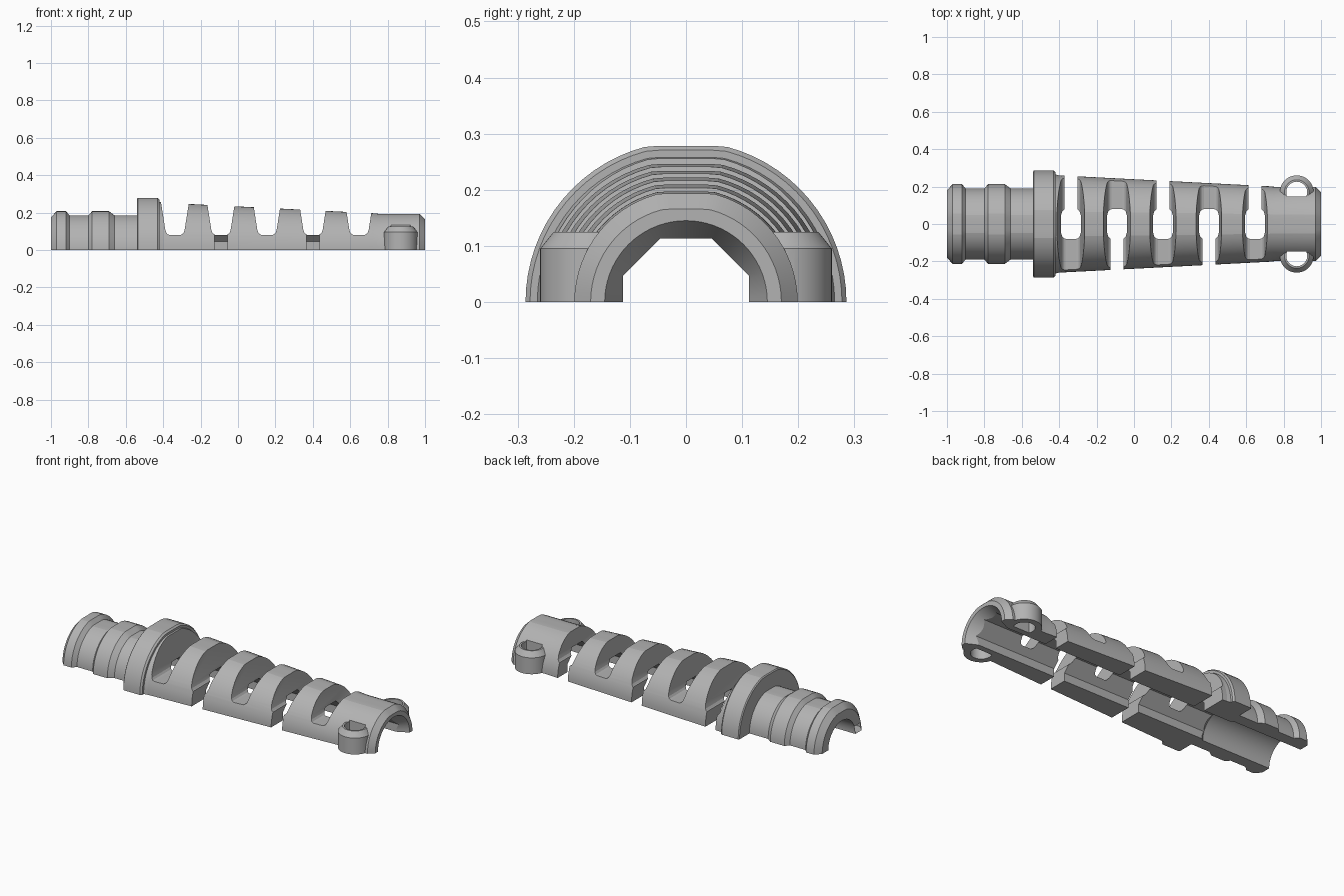
import bpy, math
from math import sin, cos, pi

cube = bpy.data.objects.get("Cube")
if cube:
    bpy.data.objects.remove(cube, do_unlink=True)

grey = bpy.data.materials.new("light_grey_plastic")
grey.use_nodes = True
colour = (0.45, 0.45, 0.45, 1)
grey.diffuse_color = colour
grey.node_tree.nodes["Principled BSDF"].inputs["Base Color"].default_value = colour


def loft(name, loops):
    """Closed solid through a list of equal-length point loops."""
    n = len(loops[0])
    verts = [p for loop in loops for p in loop]
    faces = [(a * n + i, a * n + (i + 1) % n, (a + 1) * n + (i + 1) % n, (a + 1) * n + i)
             for a in range(len(loops) - 1) for i in range(n)]
    faces += [tuple(reversed(range(n))), tuple(range(len(verts) - n, len(verts)))]
    mesh = bpy.data.meshes.new(name)
    mesh.from_pydata(verts, [], faces)
    mesh.materials.append(grey)
    obj = bpy.data.objects.new(name, mesh)
    bpy.context.collection.objects.link(obj)
    bpy.context.view_layer.objects.active = obj
    for o in bpy.context.selected_objects:
        o.select_set(False)
    obj.select_set(True)
    bpy.ops.object.mode_set(mode='EDIT')
    bpy.ops.mesh.select_all(action='SELECT')
    bpy.ops.mesh.normals_make_consistent(inside=False)
    bpy.ops.object.mode_set(mode='OBJECT')
    return obj


def lathe_x(name, profile, sides=72, flat=1.0, turn=0.0):
    """Revolve (x, radius) pairs round x, with the crown trimmed flat."""
    angles = [2 * pi * i / sides + turn for i in range(sides)]
    return loft(name, [[(x, r * cos(a), r * min(sin(a), flat)) for a in angles]
                       for x, r in profile])


def lathe_z(name, x, y, profile, sides=48):
    angles = [2 * pi * i / sides for i in range(sides)]
    return loft(name, [[(x + r * cos(a), y + r * sin(a), z) for a in angles]
                       for z, r in profile])


def prism(name, outline, y0, y1):
    """Extrude an (x, z) outline along y."""
    return loft(name, [[(x, y, z) for x, z in outline] for y in (y0, y1)])


def combine(target, tool, operation):
    mod = target.modifiers.new(operation, 'BOOLEAN')
    mod.operation, mod.solver, mod.object = operation, 'EXACT', tool
    bpy.context.view_layer.objects.active = target
    bpy.ops.object.modifier_apply(modifier=mod.name)
    bpy.data.objects.remove(tool, do_unlink=True)


# Ribbed neck, collar and tapering sleeve in one turned profile
sleeve = lathe_x("strain_relief_sleeve", [
    (-1, 0.18), (-0.97, 0.213), (-0.92, 0.213), (-0.9, 0.19), (-0.8, 0.19),
    (-0.78, 0.213), (-0.69, 0.213), (-0.66, 0.19), (-0.54, 0.19),
    (-0.54, 0.28), (-0.535, 0.286), (-0.43, 0.286), (-0.42, 0.278),
    (-0.42, 0.265), (-0.4, 0.26), (0.72, 0.202), (0.75, 0.199),
    (0.97, 0.199), (1, 0.17)], flat=0.973)

# Screw lugs on both sides of the narrow end
LUG_X, LUG_Y, WALL = 0.87, 0.17, 0.146
for side in (-1, 1):
    lug = lathe_z("screw_lug", LUG_X, side * LUG_Y,
                  [(-0.05, 0.09), (0.095, 0.09), (0.125, 0.066)])
    combine(sleeve, lug, 'UNION')

# Bores: octagonal through the sleeve, round in the neck, flared at the mouth
combine(sleeve, lathe_x("cable_bore", [(-1.1, 0.122), (1.1, 0.122)],
                        sides=8, turn=pi / 8), 'DIFFERENCE')
combine(sleeve, lathe_x("neck_bore", [(-1.1, 0.124), (-0.56, 0.124), (-0.54, 0.11)]),
        'DIFFERENCE')
combine(sleeve, lathe_x("mouth_flare", [(0.93, 0.11), (1.0, 0.145), (1.02, 0.155)]),
        'DIFFERENCE')

# Screw holes, each trimmed so the bore wall stays closed
for side in (-1, 1):
    ring = [(LUG_X + 0.056 * cos(a), side * max(WALL, LUG_Y + 0.056 * sin(a)))
            for a in [-0.44 + (pi + 0.88) * i / 32 for i in range(33)]]
    hole = loft("screw_hole", [[(x, y, z) for x, y in ring] for z in (-0.1, 0.3)])
    combine(sleeve, hole, 'DIFFERENCE')

# Flared flex slots, open to alternating sides
half = [(0.028, 0.08), (0.039, 0.084), (0.047, 0.094), (0.052, 0.11),
        (0.074, 0.25), (0.08, 0.29)]
for i in range(5):
    x = -0.337 + 0.246 * i
    side = 1 if i % 2 == 0 else -1
    outline = [(x + w, z) for w, z in half] + [(x - w, z) for w, z in reversed(half)]
    combine(sleeve, prism("flex_slot", outline, -0.4, 0.4), 'DIFFERENCE')
    gap = [(x - 0.034, -0.1), (x + 0.034, -0.1), (x + 0.034, 0.1), (x - 0.034, 0.1)]
    combine(sleeve, prism("slot_opening", gap, 0, 0.4 * side), 'DIFFERENCE')

# Split the sleeve along its middle to leave the upper half
lower = [(-1.2, -0.5), (1.2, -0.5), (1.2, 0), (-1.2, 0)]
combine(sleeve, prism("lower_half", lower, -0.6, 0.6), 'DIFFERENCE')

sleeve.select_set(True)
bpy.context.view_layer.objects.active = sleeve
bpy.ops.object.shade_smooth_by_angle(angle=math.radians(11))
